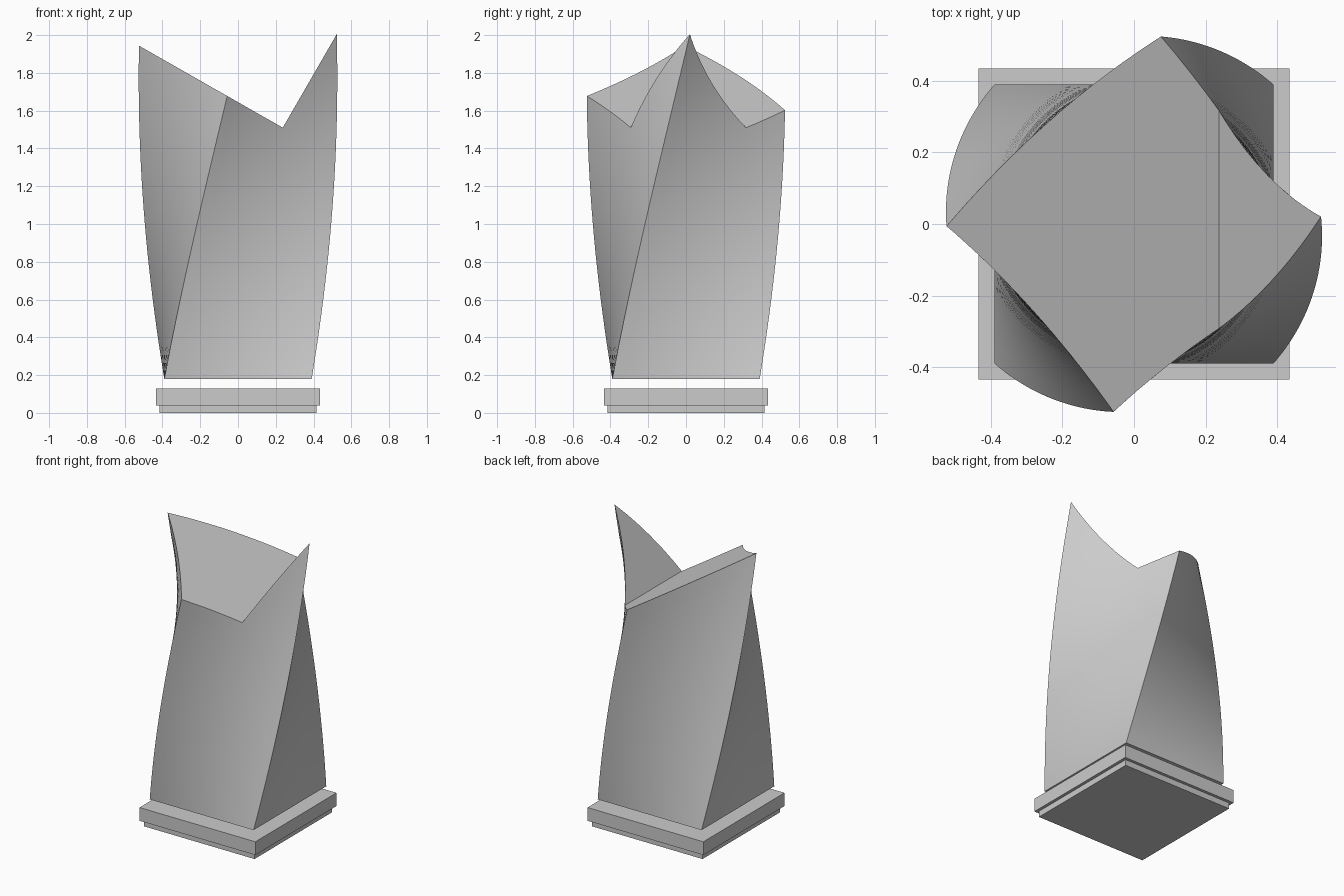
import bpy
import bmesh
from math import radians, cos, sin

cube = bpy.data.objects.get("Cube")
if cube:
    bpy.data.objects.remove(cube, do_unlink=True)

stone = bpy.data.materials.new("grey stone")
stone.use_nodes = True
GREY = (0.6, 0.6, 0.6, 1)
stone.diffuse_color = GREY
stone.node_tree.nodes["Principled BSDF"].inputs["Base Color"].default_value = GREY


def add_object(name, bm):
    bmesh.ops.recalc_face_normals(bm, faces=bm.faces)
    mesh = bpy.data.meshes.new(name)
    bm.to_mesh(mesh)
    bm.free()
    mesh.materials.append(stone)
    obj = bpy.data.objects.new(name, mesh)
    bpy.context.collection.objects.link(obj)
    return obj


def slab(name, half, bottom, top):
    bm = bmesh.new()
    bmesh.ops.create_cube(bm, size=1)
    for v in bm.verts:
        v.co = (v.co.x * 2 * half, v.co.y * 2 * half, bottom if v.co.z < 0 else top)
    return add_object(name, bm)


# Stepped plinth, with a shadow gap below the tower
slab("lower_plinth", 0.415, 0, 0.04)
slab("upper_plinth", 0.435, 0.04, 0.13)

# Square tower, twisted and slightly tapered as it rises
BOTTOM, TOP, LEVELS, SIDE = 0.18, 2.1, 40, 12
bm = bmesh.new()
rings = []
for i in range(LEVELS + 1):
    t = i / LEVELS
    z = BOTTOM + t * (TOP - BOTTOM)
    half = 0.39 - 0.021 * t
    turn = radians(25.9) * (z - BOTTOM)
    ring = []
    for side in range(4):
        a = turn + side * radians(90)
        for k in range(SIDE):
            u = half * (2 * k / SIDE - 1)
            ring.append(bm.verts.new((u * cos(a) + half * sin(a),
                                      u * sin(a) - half * cos(a), z)))
    rings.append(ring)
for low, high in zip(rings, rings[1:]):
    for k in range(len(low)):
        n = (k + 1) % len(low)
        bm.faces.new((low[k], low[n], high[n], high[k]))
bm.faces.new(rings[0])
bm.faces.new(rings[-1])
tower = add_object("twisted_tower", bm)

# Right-angled notch across the top: gentle slope to one side, steep to the other
VALLEY = (0.237, 1.51)
profile = [VALLEY, (0.637, 2.203), (0.637, 2.6), (-0.763, 2.6), (-0.763, 2.08)]
bm = bmesh.new()
front = [bm.verts.new((x, -1, z)) for x, z in profile]
back = [bm.verts.new((x, 1, z)) for x, z in profile]
bm.faces.new(front)
bm.faces.new(back)
for k in range(len(profile)):
    n = (k + 1) % len(profile)
    bm.faces.new((front[k], front[n], back[n], back[k]))
cutter = add_object("notch_cutter", bm)
cutter.hide_render = True

notch = tower.modifiers.new("notch", "BOOLEAN")
notch.operation = "DIFFERENCE"
notch.solver = "EXACT"
notch.object = cutter
bpy.ops.object.select_all(action="DESELECT")
bpy.context.view_layer.objects.active = tower
tower.select_set(True)
bpy.ops.object.modifier_apply(modifier="notch")
bpy.data.objects.remove(cutter, do_unlink=True)
bpy.ops.object.shade_smooth_by_angle(angle=radians(30))
